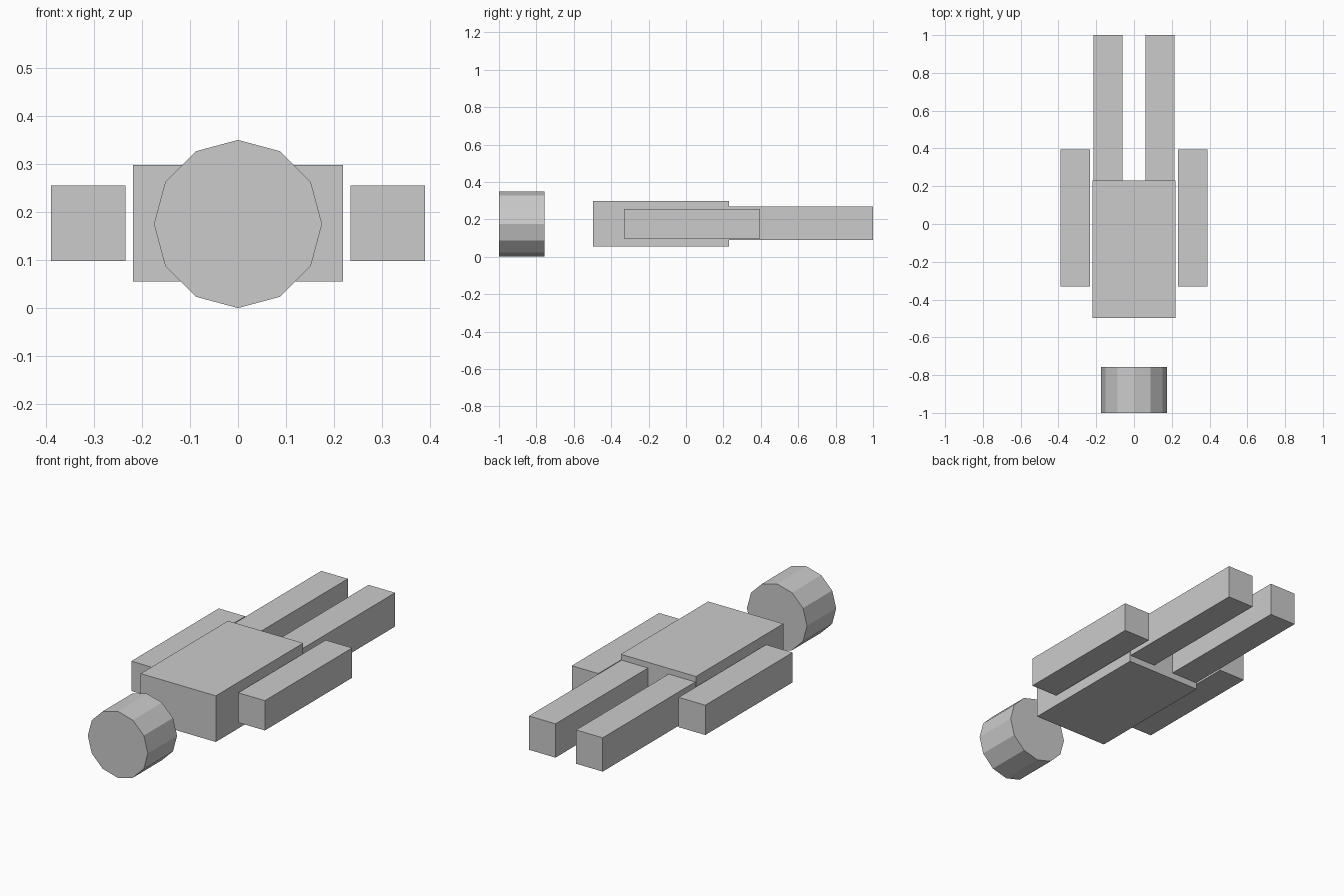
import bpy, math

cube = bpy.data.objects.get("Cube")
if cube:
    bpy.data.objects.remove(cube, do_unlink=True)

# Single plain grey
grey = bpy.data.materials.new("plain_grey")
grey.use_nodes = True
colour = (0.6, 0.6, 0.6, 1)
grey.diffuse_color = colour
grey.node_tree.nodes["Principled BSDF"].inputs["Base Color"].default_value = colour


def finish(name):
    obj = bpy.context.object
    obj.name = name
    obj.data.materials.append(grey)
    return obj


def block(name, x, y, z):
    """Box spanning the given (low, high) ranges."""
    spans = (x, y, z)
    bpy.ops.mesh.primitive_cube_add(size=1, location=[(a + b) / 2 for a, b in spans])
    bpy.context.object.scale = [b - a for a, b in spans]
    bpy.ops.object.transform_apply(location=False, rotation=False, scale=True)
    return finish(name)


# Torso
block("torso", (-0.219, 0.219), (-0.497, 0.23), (0.055, 0.298))

# Arms and legs on both sides
for side, s in (("left", 1), ("right", -1)):
    block(side + "_arm", sorted((s * 0.234, s * 0.389)), (-0.332, 0.395), (0.098, 0.255))
    block(side + "_leg", sorted((s * 0.06, s * 0.215)), (0.23, 1.0), (0.09, 0.268))

# Head: twelve-sided drum lying along y, one corner straight up
bpy.ops.mesh.primitive_cylinder_add(
    vertices=12, radius=0.175, depth=0.243,
    location=(0, -0.8785, 0.175), rotation=(math.pi / 2, 0, 0))
finish("head")
